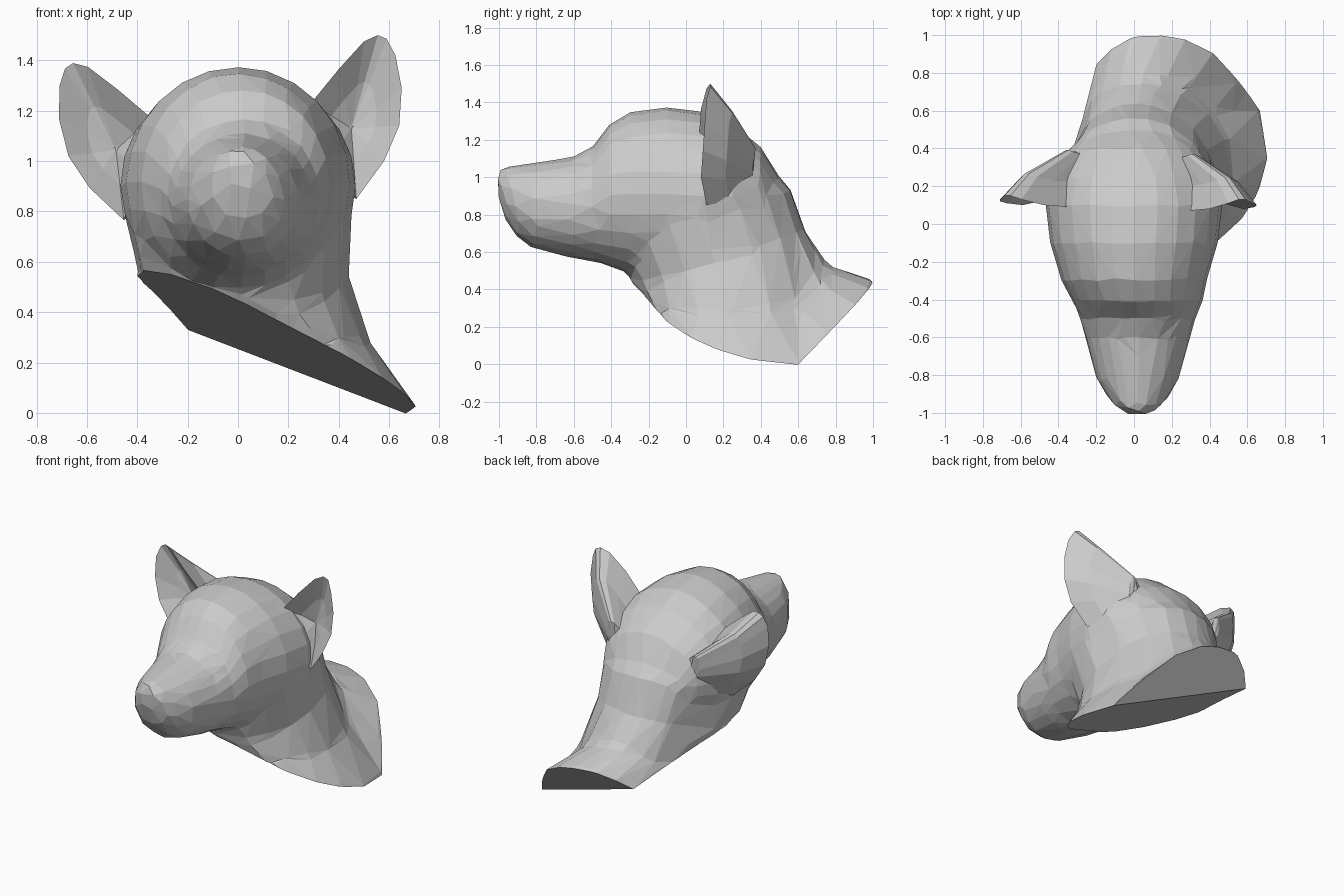
import bpy, bmesh, math
from mathutils import Vector, Matrix

if "Cube" in bpy.data.objects:
    bpy.data.objects.remove(bpy.data.objects["Cube"])


def add_object(name, bm):
    bmesh.ops.recalc_face_normals(bm, faces=bm.faces)
    mesh = bpy.data.meshes.new(name)
    bm.to_mesh(mesh)
    bm.free()
    ob = bpy.data.objects.new(name, mesh)
    bpy.context.collection.objects.link(ob)
    return ob


def loft(bm, rings):
    """Skin a list of closed rings and cap both ends."""
    vs = [[bm.verts.new(p) for p in r] for r in rings]
    n = len(vs[0])
    for a, b in zip(vs, vs[1:]):
        for i in range(n):
            j = (i + 1) % n
            bm.faces.new((a[i], a[j], b[j], b[i]))
    bm.faces.new(vs[0])
    bm.faces.new(vs[-1])


# Planes of the two flat cuts at the foot of the neck
A = Vector((0.66, 0.6, 0))
B = Vector((-0.2, 0.85, 0.33))
n_low = (B - A).cross(Vector((0.42, -0.1, 0.23)) - A).normalized()
n_back = (B - A).cross(Vector((0.12, 1.0, 0.44)) - A).normalized()
if n_low.z > 0:
    n_low.negate()
if n_back.z > 0:
    n_back.negate()


def on_cut(x, y):
    def z(n):
        return (n.dot(A) - n.x * x - n.y * y) / n.z
    return Vector((x, y, max(z(n_low), z(n_back))))


# Skull and muzzle: y, half width, top, bottom
sections = [(-1.01, .05, 1.03, .91), (-.965, .125, 1.06, .77), (-.9, .175, 1.065, .675),
            (-.82, .22, 1.075, .62), (-.6, .28, 1.11, .565), (-.5, .305, 1.16, .55),
            (-.41, .345, 1.285, .525), (-.3, .385, 1.35, .485), (-.1, .445, 1.375, .45),
            (.1, .47, 1.35, .45), (.25, .435, 1.285, .5), (.4, .345, 1.165, .6),
            (.5, .2, 1.0, .7)]


def head_ring(y, w, top, bot):
    cx = 0.02 if y < -.4 else 0
    ring = []
    for k in range(24):
        t = 2 * math.pi * k / 24
        ring.append((cx + w * math.cos(t), y,
                     (top + bot) / 2 + (top - bot) / 2 * math.sin(t)))
    return ring


body = bmesh.new()
loft(body, [head_ring(*s) for s in sections])

# Neck: foot outline on the cuts, blended up into the skull
foot_xy = [(.67, .6), (.71, .35), (.67, .18), (.58, .03), (.44, -.1), (.2, -.19),
           (0, -.21), (-.2, -.1), (-.41, .11), (-.31, .42), (-.2, .85), (-.12, .93),
           (0, 1.0), (.15, 1.005), (.28, .98), (.42, .91), (.56, .76)]
foot = [on_cut(*p) for p in foot_xy]


def neck_ring(cx, cy, rx, ry, z, slope):
    ring = []
    for p in foot:
        t = math.atan2(p.y - .38, p.x - .18)
        y = cy + ry * math.sin(t)
        ring.append(Vector((cx + rx * math.cos(t), y, z + slope * (y - .1))))
    return ring


top = neck_ring(0, .1, .3, .3, 1.0, .3)
upper = neck_ring(0, .1, .455, .46, .78, .35)
waist = neck_ring(.02, .18, .42, .46, .53, .33)
mid = []
for w, f in zip(waist, foot):
    tz = .68 if f.y > .7 else .52
    mid.append(Vector((w.x + .33 * (f.x - w.x), w.y + .35 * (f.y - w.y),
                       w.z + tz * (f.z - w.z))))
below = [f + .6 * (f - m) + Vector((0, 0, -.2)) for f, m in zip(foot, mid)]
loft(body, [top, upper, waist, mid, foot, below])

# Fuse head and neck, then reduce to low-poly facets
raw = add_object("head_and_neck", body)
m = raw.modifiers.new("fuse", 'REMESH')
m.mode = 'VOXEL'
m.voxel_size = 0.026
m = raw.modifiers.new("soften", 'SMOOTH')
m.factor = 0.5
m.iterations = 7
m = raw.modifiers.new("facets", 'DECIMATE')
m.ratio = 0.032
dg = bpy.context.evaluated_depsgraph_get()
bm = bmesh.new()
bm.from_object(raw, dg)
raw.modifiers.clear()

# Slice the neck with the two flat cuts
for n in (n_low, n_back):
    bmesh.ops.bisect_plane(bm, geom=bm.verts[:] + bm.edges[:] + bm.faces[:],
                           dist=1e-5, plane_co=A, plane_no=n, clear_outer=True)
    edges = [e for e in bm.edges if e.is_boundary]
    bmesh.ops.holes_fill(bm, edges=edges, sides=0)
bmesh.ops.recalc_face_normals(bm, faces=bm.faces)
bm.to_mesh(raw.data)
bm.free()
for p in raw.data.polygons:
    p.use_smooth = False

# Ears: rim, hollow front, full rounded back running into the skull
rim = [(.29, .07, 1.23), (.4, .08, 1.365), (.5, .11, 1.475), (.555, .13, 1.5),
       (.59, .13, 1.485), (.625, .11, 1.42), (.65, .1, 1.29), (.64, .09, 1.14),
       (.58, .08, 1.0), (.47, .11, .85), (.38, .06, 1.03)]
rim = [Vector(p) for p in rim]
middle = Vector((.46, .1, 1.17))
root = Vector((.27, .36, 1.03))
cup = Vector((.45, .2, 1.13))


def ear(name, matrix):
    bm = bmesh.new()
    end = [root + (p - middle) * .38 for p in rim]
    back = [p.lerp(e, .42) + Vector((.03, .015, 0)) for p, e in zip(rim, end)]
    inner = [p.lerp(cup, .5) + Vector((0, .015, 0)) for p in rim]
    tip = [cup + (p - cup) * .05 for p in rim]
    loft(bm, [tip, inner, rim, back, end])
    bmesh.ops.triangulate(bm, faces=bm.faces)
    bmesh.ops.transform(bm, matrix=matrix, verts=bm.verts)
    return add_object(name, bm)


ear("right_ear", Matrix.Identity(4))
# The left ear is the mirrored one, tipped outward
pivot = Matrix.Translation((0, 0, .9))
droop = pivot @ Matrix.Rotation(math.radians(-10.5), 4, 'Y') @ pivot.inverted()
mirror = Matrix.Scale(-1, 4, (1, 0, 0))
ear("left_ear", Matrix.Translation((0, .02, 0)) @ droop @ mirror)
